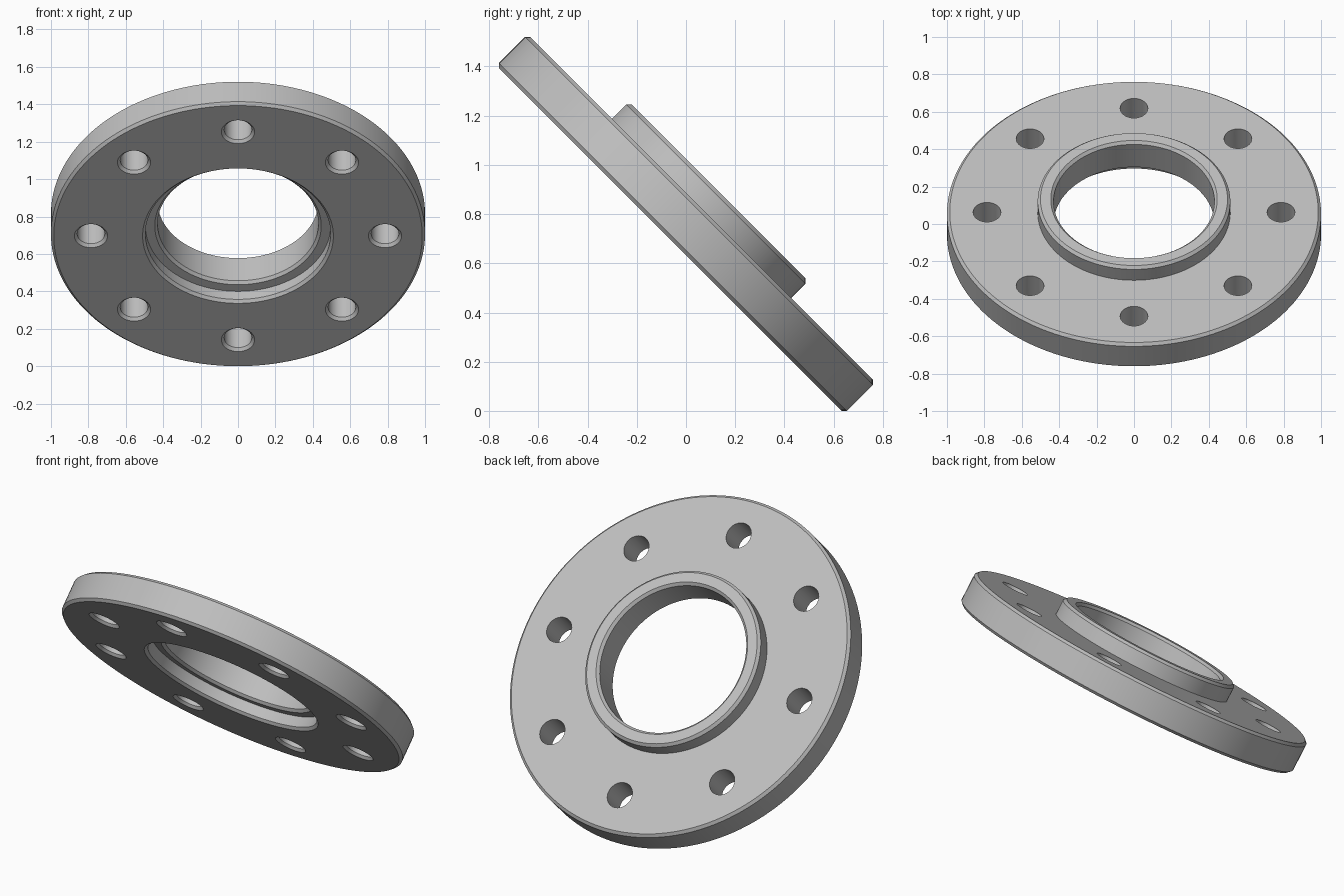
import bpy, bmesh
from math import radians, cos, sin, pi
from mathutils import Matrix, Vector

if "Cube" in bpy.data.objects:
    bpy.data.objects.remove(bpy.data.objects["Cube"], do_unlink=True)

# Dimensions along the flange axis
THICK, HUB_TOP, STEP = 0.18, 0.277, 0.076
RIM, HUB, BORE, RECESS = 1.0, 0.515, 0.43, 0.495
HOLE, BOLT_CIRCLE, HOLES = 0.074, 0.786, 8
C = 0.015  # chamfer


def lathe(bm, profile, steps, offset=(0, 0, 0)):
    """Revolve a closed (radius, height) profile around z."""
    verts = [bm.verts.new((r, 0, h)) for r, h in profile]
    edges = [bm.edges.new((a, b)) for a, b in zip(verts, verts[1:] + verts[:1])]
    made = bmesh.ops.spin(bm, geom=verts + edges, cent=(0, 0, 0), axis=(0, 0, 1),
                          angle=2 * pi, steps=steps, use_duplicate=False)
    moved = {v for v in bm.verts if not v.tag}
    bmesh.ops.translate(bm, verts=list(moved), vec=Vector(offset))
    for v in bm.verts:
        v.tag = True


def make_object(name, bm):
    bmesh.ops.remove_doubles(bm, verts=bm.verts[:], dist=1e-5)
    # Drop leftover edges on the axis of solid parts
    loose = [e for e in bm.edges if not e.link_faces]
    bmesh.ops.delete(bm, geom=loose, context='EDGES')
    bmesh.ops.recalc_face_normals(bm, faces=bm.faces[:])
    mesh = bpy.data.meshes.new(name)
    bm.to_mesh(mesh)
    bm.free()
    obj = bpy.data.objects.new(name, mesh)
    bpy.context.collection.objects.link(obj)
    return obj


# Flange body: rim, hub, bore and front recess in one section
bm = bmesh.new()
lathe(bm, [
    (RECESS + C, 0), (RIM - C, 0), (RIM, C), (RIM, THICK - C), (RIM - C, THICK),
    (HUB, THICK), (HUB, HUB_TOP - C), (HUB - C, HUB_TOP),
    (BORE + C, HUB_TOP), (BORE, HUB_TOP - C),
    (BORE, STEP + C), (BORE + C, STEP), (RECESS, STEP), (RECESS, C),
], 160)
flange = make_object("flange", bm)

# Bolt hole cutters, chamfered on the front face only
bm = bmesh.new()
for i in range(HOLES):
    a = 2 * pi * i / HOLES
    lathe(bm, [(0, -C), (HOLE + 2 * C, -C), (HOLE, C), (HOLE, THICK + C), (0, THICK + C)],
          40, (BOLT_CIRCLE * cos(a), BOLT_CIRCLE * sin(a), 0))
cutter = make_object("bolt_hole_cutter", bm)
cutter.hide_render = True

bpy.ops.object.select_all(action='DESELECT')
bpy.context.view_layer.objects.active = flange
flange.select_set(True)
cut = flange.modifiers.new("bolt_holes", 'BOOLEAN')
cut.operation, cut.solver, cut.object = 'DIFFERENCE', 'EXACT', cutter
bpy.ops.object.modifier_apply(modifier=cut.name)
bpy.data.objects.remove(cutter, do_unlink=True)

# Plain grey metal
grey = bpy.data.materials.new("grey_metal")
grey.use_nodes = True
colour = (0.52, 0.52, 0.52, 1)
grey.diffuse_color = colour
grey.node_tree.nodes["Principled BSDF"].inputs["Base Color"].default_value = colour
flange.data.materials.clear()
flange.data.materials.append(grey)

# Smooth round walls, crisp chamfers, then tilt into place
bpy.ops.object.shade_smooth_by_angle(angle=radians(30))
flange.matrix_world = Matrix.Translation((0, -0.064, 0.6965)) @ Matrix.Rotation(radians(-45), 4, 'X')
